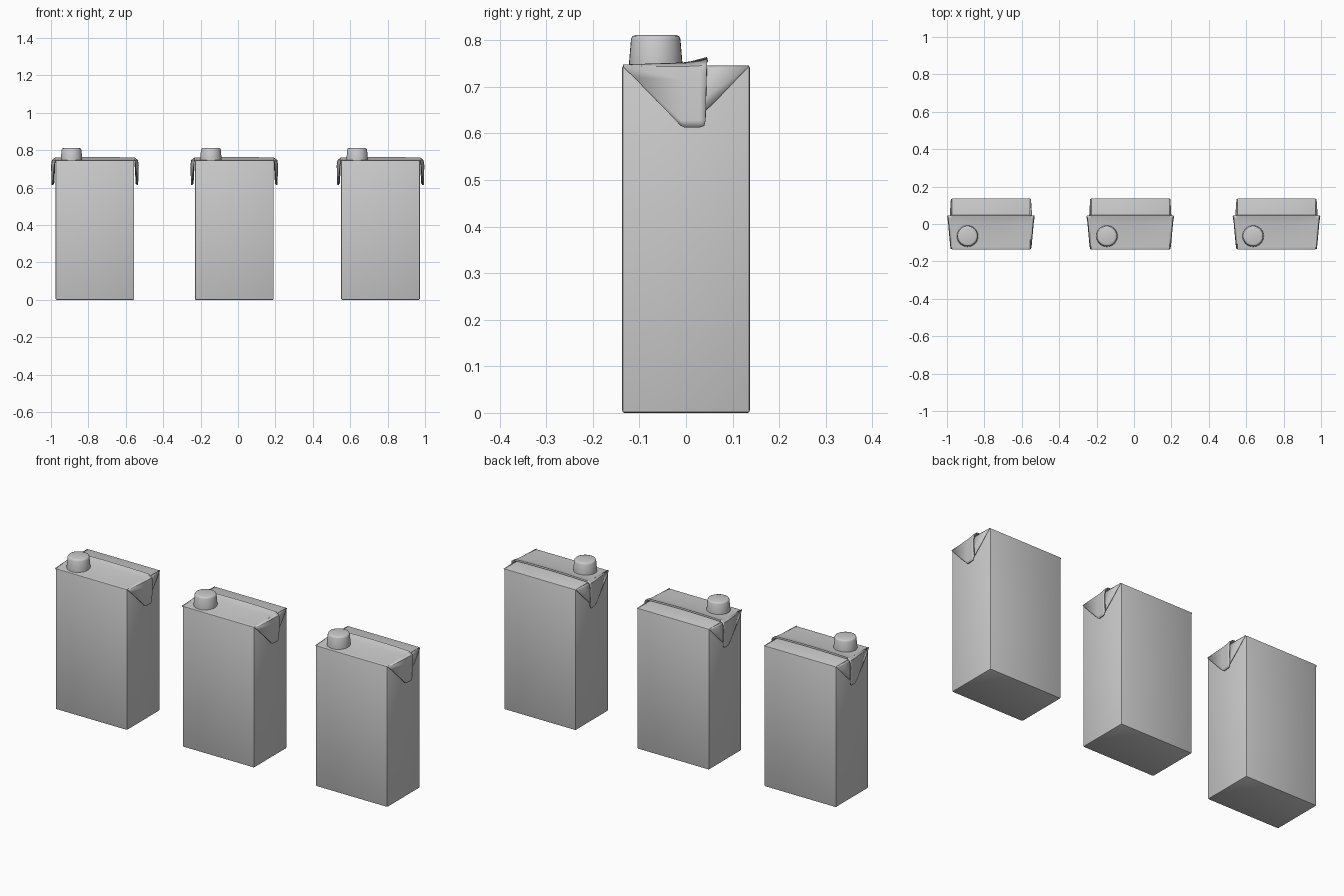
import bpy, bmesh, math
from mathutils import Vector

if "Cube" in bpy.data.objects:
    bpy.data.objects.remove(bpy.data.objects["Cube"])

HALF_W, HALF_D, HEIGHT = 0.21, 0.137, 0.746
CENTRES = {"left": 0.762, "middle": -0.02, "right": -0.765}

board = bpy.data.materials.new("plain_grey_board")
board.use_nodes = True
GREY = (0.6, 0.6, 0.6, 1)
board.diffuse_color = GREY
board.node_tree.nodes["Principled BSDF"].inputs["Base Color"].default_value = GREY


def finish(name, bm, x, angle=35):
    bmesh.ops.recalc_face_normals(bm, faces=bm.faces)
    mesh = bpy.data.meshes.new(name)
    bm.to_mesh(mesh)
    bm.free()
    mesh.materials.append(board)
    obj = bpy.data.objects.new(name, mesh)
    obj.location.x = x
    bpy.context.collection.objects.link(obj)
    bpy.ops.object.select_all(action="DESELECT")
    obj.select_set(True)
    bpy.context.view_layer.objects.active = obj
    bpy.ops.object.shade_smooth_by_angle(angle=math.radians(angle))
    return obj


def bridge(bm, rings, closed):
    """Join successive rows of vertices with quads."""
    n = len(rings[0])
    for a, b in zip(rings, rings[1:]):
        for i in range(n if closed else n - 1):
            j = (i + 1) % n
            bm.faces.new((a[i], a[j], b[j], b[i]))


def body(name, x):
    bm = bmesh.new()
    bmesh.ops.create_cube(bm, size=1)
    for v in bm.verts:
        v.co = Vector((v.co.x * 2 * HALF_W, v.co.y * 2 * HALF_D, (v.co.z + 0.5) * HEIGHT))
    bmesh.ops.bevel(bm, geom=bm.edges[:], offset=0.005, segments=2, profile=0.5, affect="EDGES")
    finish(name, bm, x)


def top_seam(name, x):
    # folded seam lying on the roof, its free edge lifted a little mid-span
    profile = [(-0.125, 0.746), (0, 0.752), (0.03, 0.756), (0.045, 0.76), (0.047, 0.753), (0.01, 0.744)]
    bm = bmesh.new()
    rings = []
    for i in range(9):
        t = i / 4 - 1
        lift = 0.004 * (1 - t * t)
        rings.append([bm.verts.new((t * (HALF_W + 0.003), y, z + (lift if y > 0.02 else 0)))
                      for y, z in profile])
    bridge(bm, rings, True)
    bm.faces.new(rings[0])
    bm.faces.new(rings[-1])
    finish(name, bm, x)


def ear(name, x, side, rows, thickness):
    # folded sheet: rows of (y, z, distance out from the side wall)
    bm = bmesh.new()
    rings = [[bm.verts.new((side * (HALF_W + out), y, z)) for y, z, out in row] for row in rows]
    bridge(bm, rings, False)
    obj = finish(name, bm, x)
    mod = obj.modifiers.new("board_thickness", "SOLIDIFY")
    mod.thickness = thickness
    mod.offset = 0


def cap(name, x):
    profile = [(0.057, 0.742), (0.057, 0.755), (0.053, 0.803), (0.05, 0.809), (0.044, 0.811)]
    bm = bmesh.new()
    rings = []
    for r, z in profile:
        ring = []
        for i in range(32):
            a = math.tau * i / 32
            ring.append(bm.verts.new((r * math.cos(a), r * math.sin(a) - 0.065, z)))
        rings.append(ring)
    bridge(bm, rings, True)
    bm.faces.new(rings[-1])
    bm.faces.new(rings[0])
    finish(name, bm, x - 0.125, 60)


# Outer sheet of the ear: front slope, then the folded strip
OUTER = [
    [(-0.135, 0.746, 0), (-0.01, 0.75, 0), (0.03, 0.755, 0), (0.045, 0.759, 0)],
    [(-0.134, 0.743, 0.003), (-0.01, 0.742, 0.012), (0.03, 0.744, 0.016), (0.045, 0.746, 0.018)],
    [(-0.11, 0.719, 0.006), (-0.01, 0.715, 0.014), (0.03, 0.717, 0.02), (0.044, 0.718, 0.022)],
    [(-0.022, 0.628, 0.014), (-0.01, 0.628, 0.015), (0.03, 0.628, 0.018), (0.042, 0.628, 0.019)],
    [(-0.012, 0.617, 0.014), (-0.003, 0.613, 0.015), (0.03, 0.613, 0.018), (0.039, 0.616, 0.019)],
]
# Inner sheet: the back slope tucked under the strip
INNER = [
    [(0.135, 0.745, 0), (0.07, 0.745, 0.002), (0, 0.745, 0.002)],
    [(0.133, 0.742, 0.003), (0.07, 0.738, 0.007), (0, 0.735, 0.009)],
    [(0.07, 0.676, 0.006), (0.04, 0.676, 0.008), (0, 0.676, 0.01)],
    [(0.015, 0.622, 0.009), (0.008, 0.62, 0.01), (0, 0.62, 0.01)],
]

for label, cx in CENTRES.items():
    body(f"{label}_carton_body", cx)
    top_seam(f"{label}_carton_top_seam", cx)
    cap(f"{label}_carton_cap", cx)
    for word, side in (("left", 1), ("right", -1)):
        ear(f"{label}_carton_{word}_ear_outer", cx, side, OUTER, 0.005)
        ear(f"{label}_carton_{word}_ear_inner", cx, side, INNER, 0.003)
